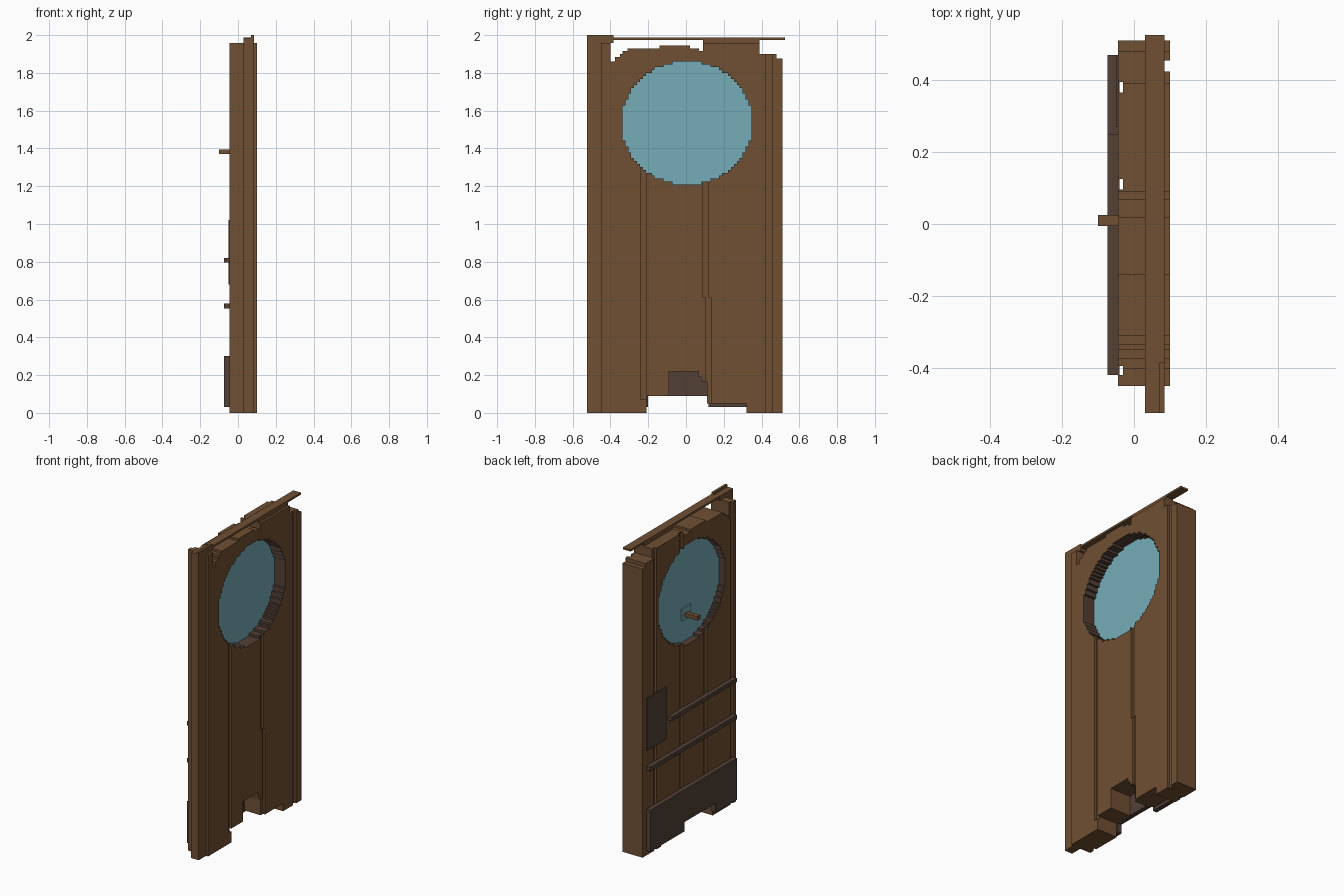
import bpy, bmesh, math

cube = bpy.data.objects.get("Cube")
if cube:
    bpy.data.objects.remove(cube, do_unlink=True)


def material(name, rgb):
    m = bpy.data.materials.new(name)
    m.use_nodes = True
    m.diffuse_color = (*rgb, 1)
    m.node_tree.nodes["Principled BSDF"].inputs["Base Color"].default_value = (*rgb, 1)
    return m


WOOD = material("brown wood", (0.162, 0.080, 0.033))
DARK = material("dark brown wood", (0.084, 0.051, 0.037))
GLASS = material("blue glass", (0.181, 0.413, 0.479))


def slab(name, outline, x0, x1, mat):
    """Extrude a (y, z) outline from x0 to x1."""
    bm = bmesh.new()
    face = bm.faces.new([bm.verts.new((x0, y, z)) for y, z in outline])
    new = bmesh.ops.extrude_face_region(bm, geom=[face])["geom"]
    for v in new:
        if isinstance(v, bmesh.types.BMVert):
            v.co.x = x1
    bmesh.ops.recalc_face_normals(bm, faces=bm.faces)
    mesh = bpy.data.meshes.new(name)
    bm.to_mesh(mesh)
    bm.free()
    mesh.materials.append(mat)
    obj = bpy.data.objects.new(name, mesh)
    bpy.context.collection.objects.link(obj)
    return obj


def box(name, x0, x1, y0, y1, z0, z1, mat):
    return slab(name, [(y0, z0), (y1, z0), (y1, z1), (y0, z1)], x0, x1, mat)


def cut(target, cutter):
    """Subtract the cutter from the target, then delete the cutter."""
    cutter.hide_render = True
    mod = target.modifiers.new("cut", 'BOOLEAN')
    mod.operation = 'DIFFERENCE'
    mod.solver = 'EXACT'
    mod.object = cutter
    bpy.context.view_layer.objects.active = target
    bpy.ops.object.modifier_apply(modifier=mod.name)
    bpy.data.objects.remove(cutter, do_unlink=True)


# Stepped round window outline, built row by row
CY, CZ, RY, RZ, ROWS = 0.005, 1.535, 0.348, 0.326, 42


def window_outline():
    h = 2 * RZ / ROWS
    right = []
    for i in range(ROWS):
        t = ((i + 0.5) * h - RZ) / RZ
        w = round(RY * math.sqrt(1 - t * t) / h) * h
        w = min(w, RY)
        z0, z1 = CZ - RZ + i * h, CZ - RZ + (i + 1) * h
        if right and abs(right[-1][0] - w) < 1e-6:
            right[-1] = (w, z1)
        else:
            right += [(w, z0), (w, z1)]
    return [(CY + w, z) for w, z in right] + [(CY - w, z) for w, z in reversed(right)]


# Plank body with a worn top edge and a broken bottom edge
outline = [(-0.45, 0), (-0.21, 0), (-0.21, 0.09), (-0.09, 0.09), (-0.09, 0.22),
           (0.065, 0.22), (0.065, 0.19), (0.085, 0.19), (0.085, 0.165),
           (0.11, 0.165), (0.11, 0.05), (0.32, 0.05), (0.32, 0), (0.51, 0),
           (0.51, 1.875), (0.48, 1.875), (0.48, 1.90), (0.39, 1.90),
           (0.39, 1.957), (0.09, 1.957), (0.09, 1.915), (0.07, 1.915),
           (0.07, 1.93), (0.02, 1.93), (0.02, 1.945), (-0.14, 1.945),
           (-0.14, 1.93), (-0.31, 1.93), (-0.31, 1.915), (-0.335, 1.915),
           (-0.335, 1.90), (-0.35, 1.90), (-0.35, 1.885), (-0.375, 1.885),
           (-0.375, 1.86), (-0.40, 1.86), (-0.40, 1.957), (-0.45, 1.957)]
body = slab("plank_body", outline, -0.045, 0.10, WOOD)

# Window opening with a dark rim
cut(body, slab("window_cutter", window_outline(), -0.2, 0.2, WOOD))
body.data.materials.append(DARK)
for f in body.data.polygons:
    y, z = f.center.y - CY, f.center.z - CZ
    if abs(f.normal.x) < 0.5 and math.hypot(y / RY, z / RZ) < 1.06:
        f.material_index = 1

# Plank grooves: (x0, x1, y0, y1, z0, z1)
grooves = [(0.085, 0.2, -0.24, -0.21, 0.07, 1.40),
           (0.085, 0.2, 0.09, 0.12, 0.61, 1.40),
           (0.085, 0.2, 0.107, 0.135, -0.1, 0.61),
           (0.085, 0.2, 0.424, 0.455, -0.1, 2.1),
           (-0.2, -0.03, 0.365, 0.395, -0.1, 2.1),
           (-0.2, -0.03, 0.096, 0.125, -0.1, 2.1),
           (-0.2, -0.03, -0.15, -0.12, -0.1, 1.40),
           (-0.2, -0.03, -0.42, -0.395, -0.1, 2.1)]
for g in grooves:
    cut(body, box("groove_cutter", *g, WOOD))

# Side tongue, top bar and the pieces that join them
box("side_tongue", 0.03, 0.085, -0.525, -0.45, 0, 1.985, WOOD)
box("tongue_top", 0.03, 0.085, -0.45, -0.385, 1.957, 1.985, WOOD)
box("corner_cap", 0.07, 0.085, -0.525, -0.385, 1.985, 2.0, WOOD)
box("top_bar", 0.03, 0.085, -0.385, 0.525, 1.975, 1.988, WOOD)
box("top_tongue", 0.03, 0.085, 0.09, 0.39, 1.957, 1.975, WOOD)

# Window pane, handle plate and handle
slab("window_pane", window_outline(), 0.0, 0.02, GLASS)
box("handle_plate", -0.008, 0.0, -0.04, 0.05, 1.35, 1.43, GLASS)
box("handle", -0.10, 0.0, -0.005, 0.025, 1.37, 1.395, WOOD)

# Rails, kick plate and small plate on the other side
box("upper_rail", -0.073, -0.04, -0.42, 0.25, 0.795, 0.82, DARK)
box("lower_rail", -0.073, -0.04, -0.42, 0.47, 0.553, 0.58, DARK)
slab("kick_plate", [(-0.42, 0.03), (-0.20, 0.03), (-0.20, 0.09), (0.12, 0.09),
                    (0.12, 0.03), (0.47, 0.03), (0.47, 0.30), (-0.42, 0.30)],
     -0.073, -0.044, DARK)
box("small_plate", -0.05, -0.043, 0.27, 0.47, 0.68, 1.02, DARK)
